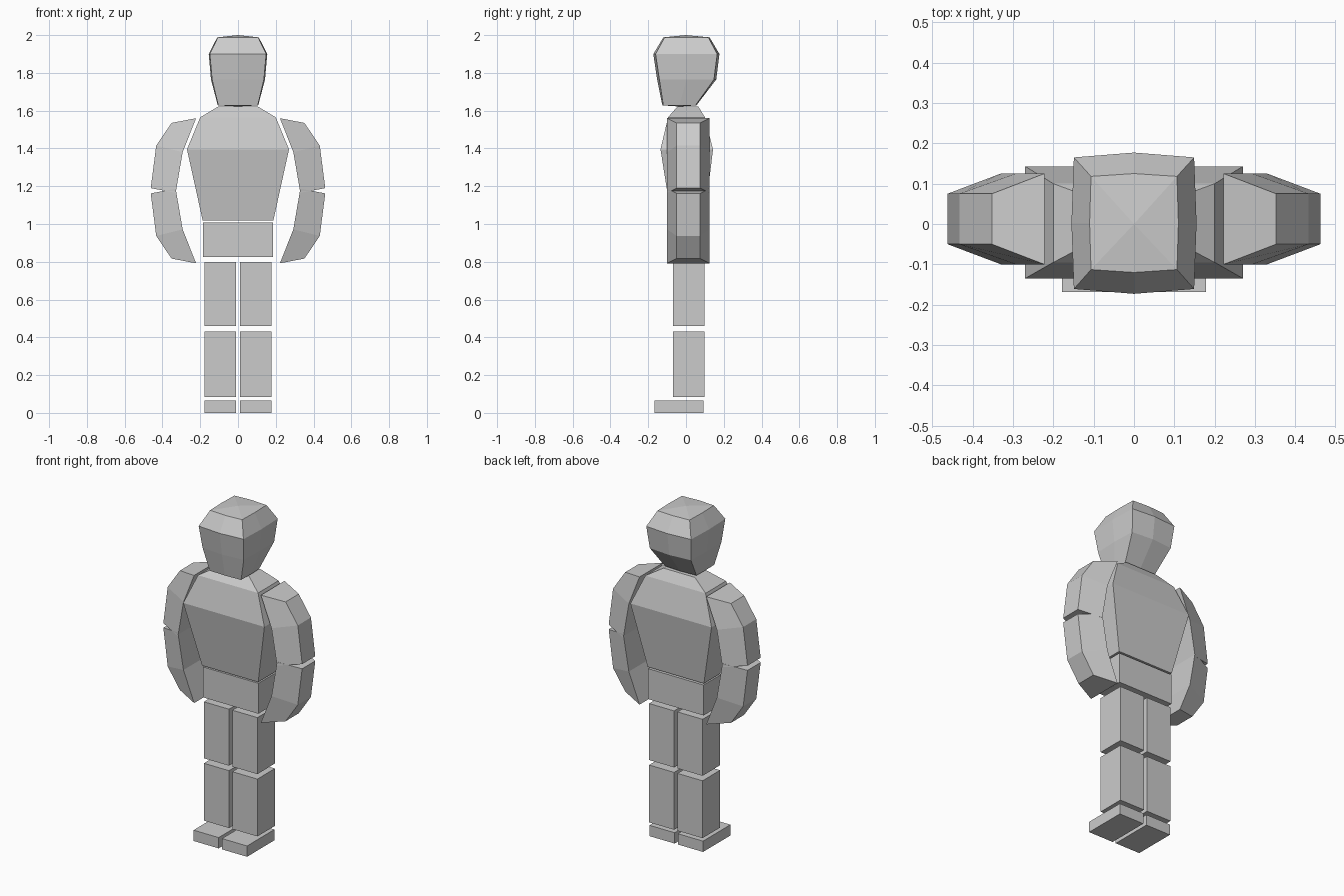
import bpy
import bmesh

cube = bpy.data.objects.get("Cube")
if cube:
    bpy.data.objects.remove(cube, do_unlink=True)

# One plain grey for the whole figure
grey = bpy.data.materials.new("plain_grey")
grey.use_nodes = True
colour = (0.6, 0.6, 0.6, 1)
grey.diffuse_color = colour
grey.node_tree.nodes["Principled BSDF"].inputs["Base Color"].default_value = colour


def loft(name, rings, domes=()):
    """Join rings of points with side faces; caps are flat or fans to a dome point."""
    bm = bmesh.new()
    loops = [[bm.verts.new(p) for p in ring] for ring in rings]
    count = len(loops[0])
    for low, high in zip(loops, loops[1:]):
        for i in range(count):
            j = (i + 1) % count
            bm.faces.new((low[i], low[j], high[j], high[i]))
    if domes:
        for ring, point in zip((loops[0], loops[-1]), domes):
            tip = bm.verts.new(point)
            for i in range(count):
                bm.faces.new((ring[i], ring[(i + 1) % count], tip))
    else:
        bm.faces.new(loops[0])
        bm.faces.new(loops[-1])
    bmesh.ops.recalc_face_normals(bm, faces=bm.faces)
    mesh = bpy.data.meshes.new(name)
    bm.to_mesh(mesh)
    bm.free()
    mesh.materials.append(grey)
    obj = bpy.data.objects.new(name, mesh)
    bpy.context.collection.objects.link(obj)
    return obj


def rect(x0, x1, y0, y1, z):
    return [(x0, y0, z), (x1, y0, z), (x1, y1, z), (x0, y1, z)]


def block(name, x0, x1, y0, y1, z0, z1):
    return loft(name, [rect(x0, x1, y0, y1, z) for z in (z0, z1)])


def arm_part(name, side, stations):
    """Trapezoid sections: wide on the inner edge, narrow on the outer edge."""
    rings = []
    for (xi, zi), (xo, zo) in stations:
        rings.append([(side * xi, -0.10, zi), (side * xo, -0.05, zo),
                      (side * xo, 0.075, zo), (side * xi, 0.125, zi)])
    return loft(name, rings)


def head_ring(w, front, back, z, bulge):
    """Eight points: four corners and four slightly bulging midpoints."""
    mid, c = (front + back) / 2, w - bulge / 2
    return [(-c, front + bulge, z), (0, front, z), (c, front + bulge, z), (w, mid, z),
            (c, back - bulge, z), (0, back, z), (-c, back - bulge, z), (-w, mid, z)]


# Head
loft("head", [head_ring(0.107, -0.125, 0.055, 1.628, 0.005),
              head_ring(0.143, -0.153, 0.16, 1.765, 0.012),
              head_ring(0.155, -0.173, 0.177, 1.9, 0.012),
              head_ring(0.11, -0.12, 0.125, 1.988, 0.007)],
     domes=((0, -0.035, 1.622), (0, 0, 2.0)))

# Torso
loft("chest", [rect(-w, w, f, b, z) for w, f, b, z in (
    (0.187, -0.075, 0.097, 1.018),
    (0.27, -0.135, 0.143, 1.395),
    (0.2, -0.095, 0.10, 1.565),
    (0.105, -0.045, 0.065, 1.622))])
block("hips", -0.185, 0.185, -0.07, 0.097, 0.825, 1.008)

# Limbs
upper = [((0.222, 1.56), (0.352, 1.535)),
         ((0.293, 1.38), (0.433, 1.415)),
         ((0.33, 1.165), (0.462, 1.19))]
elbow = 2.352
lower = [tuple((x, elbow - z) for x, z in pair) for pair in upper]
for side, label in ((1, "left"), (-1, "right")):
    arm_part(label + "_upper_arm", side, upper)
    arm_part(label + "_forearm", side, lower)
    xs = sorted((side * 0.011, side * 0.178))
    block(label + "_thigh", *xs, -0.07, 0.097, 0.46, 0.80)
    block(label + "_shin", *xs, -0.07, 0.097, 0.085, 0.43)
    block(label + "_foot", *xs, -0.168, 0.092, 0, 0.065)
